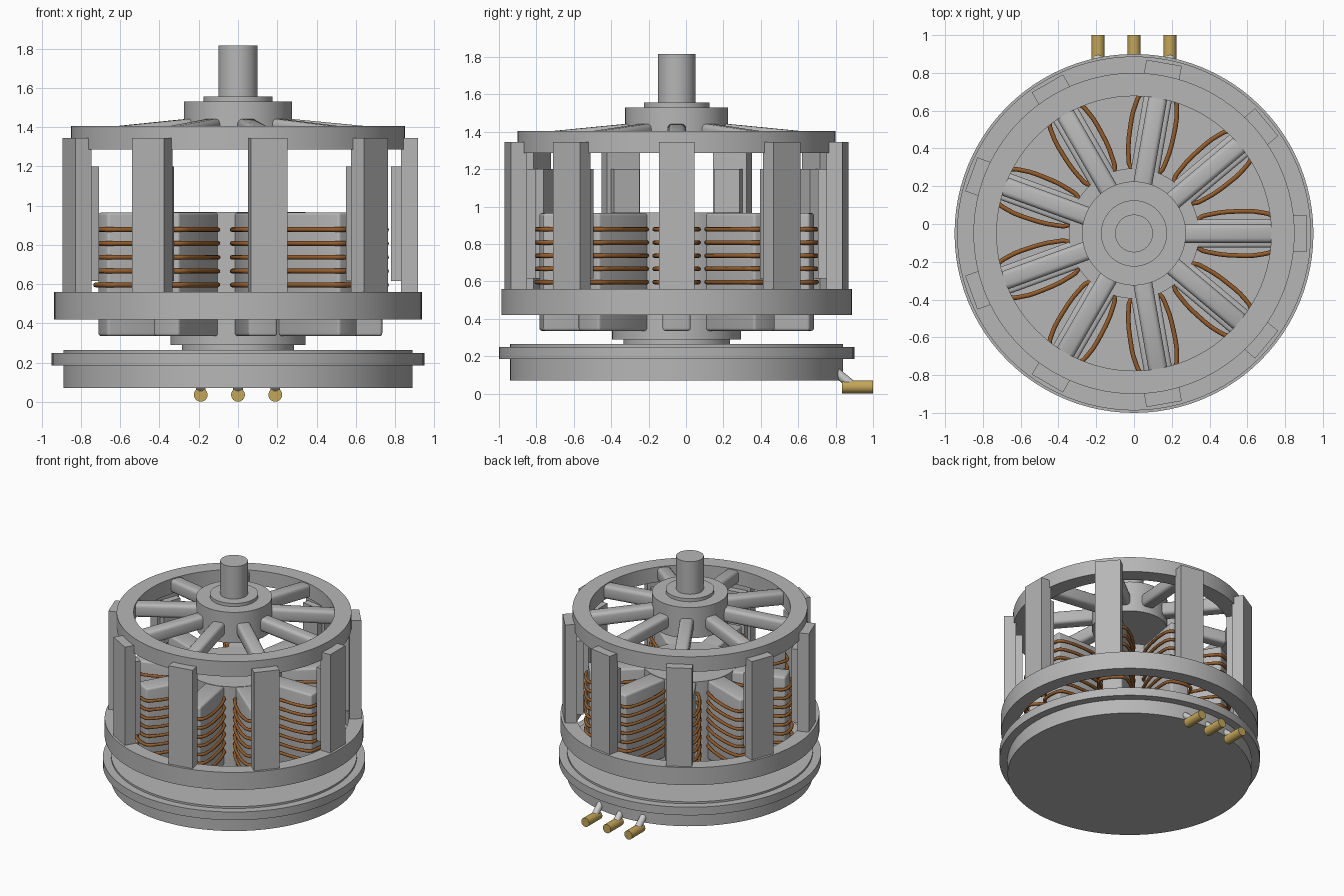
import bpy, bmesh, math
from mathutils import Matrix, Vector

if "Cube" in bpy.data.objects:
    bpy.data.objects.remove(bpy.data.objects["Cube"], do_unlink=True)

AXIS = Matrix.Translation((0, -0.05, 0))   # the motor axis
COUNT = 9                                  # poles, spokes and posts


def material(name, rgb):
    m = bpy.data.materials.new(name)
    m.use_nodes = True
    m.diffuse_color = (*rgb, 1)
    m.node_tree.nodes["Principled BSDF"].inputs["Base Color"].default_value = (*rgb, 1)
    return m


STEEL = material("grey steel", (0.47, 0.47, 0.47))
LIGHT = material("light grey sleeve", (0.6, 0.6, 0.6))
COPPER = material("copper brown", (0.3, 0.11, 0.025))
GOLD = material("brass gold", (0.55, 0.38, 0.1))


def finish(bm, name, mat, matrix=AXIS, smooth=True):
    bmesh.ops.recalc_face_normals(bm, faces=bm.faces)
    me = bpy.data.meshes.new(name)
    bm.to_mesh(me)
    bm.free()
    me.materials.append(mat)
    ob = bpy.data.objects.new(name, me)
    bpy.context.collection.objects.link(ob)
    ob.matrix_world = matrix
    if smooth:
        bpy.ops.object.select_all(action='DESELECT')
        ob.select_set(True)
        bpy.context.view_layer.objects.active = ob
        bpy.ops.object.shade_smooth_by_angle(angle=math.radians(30))
    return ob


def lathe(name, profile, mat=STEEL, closed=False, steps=96):
    """Spin (radius, height) points around the motor axis."""
    bm = bmesh.new()
    vs = [bm.verts.new((r, 0, z)) for r, z in profile]
    pairs = list(zip(vs, vs[1:])) + ([(vs[-1], vs[0])] if closed else [])
    edges = [bm.edges.new(p) for p in pairs]
    bmesh.ops.spin(bm, geom=vs + edges, cent=(0, 0, 0), axis=(0, 0, 1),
                   angle=math.tau, steps=steps, use_merge=False)
    bmesh.ops.remove_doubles(bm, verts=bm.verts, dist=0.0005)
    return finish(bm, name, mat)


def ring(name, inner, outer, low, high):
    return lathe(name, [(inner, low), (outer, low), (outer, high), (inner, high)], closed=True)


def radial_box(name, r0, r1, width, z0, z1, bevel=0, drop=0):
    """A bar pointing outward, repeated about the axis; drop lowers its outer end."""
    for k in range(COUNT):
        bm = bmesh.new()
        bmesh.ops.create_cube(bm, size=1)
        for v in bm.verts:
            outer = v.co.x > 0
            v.co = Vector((r1 if outer else r0, v.co.y * width,
                           (z1 if v.co.z > 0 else z0) - (drop if outer else 0)))
        if bevel:
            bmesh.ops.bevel(bm, geom=bm.edges[:], offset=bevel, segments=3,
                            profile=0.5, affect='EDGES')
        turn = Matrix.Rotation(math.tau * k / COUNT, 4, 'Z')
        finish(bm, f"{name}_{k + 1}", STEEL, AXIS @ turn, smooth=bool(bevel))


def rod(name, start, end, radius, mat):
    a, b = Vector(start), Vector(end)
    bm = bmesh.new()
    bmesh.ops.create_cone(bm, cap_ends=True, segments=32, radius1=radius,
                          radius2=radius, depth=(b - a).length)
    turn = (b - a).to_track_quat('Z', 'Y').to_matrix().to_4x4()
    return finish(bm, name, mat, Matrix.Translation((a + b) / 2) @ turn)


# Base plate with flange
lathe("base_plate", [(0, 0.07), (0.89, 0.07), (0.89, 0.185), (0.95, 0.185),
                     (0.95, 0.25), (0.89, 0.25), (0.89, 0.265), (0, 0.265)])

# Stator column and pole cores
lathe("stator_column", [(0, 0.26), (0.285, 0.26), (0.285, 0.29), (0.345, 0.29),
                        (0.345, 0.968), (0, 0.968)])
radial_box("pole_core", 0.3, 0.735, 0.15, 0.335, 0.965, bevel=0.015)

# Copper windings: stacked closed loops around each core
half = [(0.325, 0.04), (0.345, 0.08), (0.4, 0.1), (0.55, 0.117), (0.68, 0.11), (0.735, 0.09), (0.752, 0.05)]
loop = half + [(r, -t) for r, t in reversed(half)]
for k in range(COUNT):
    cu = bpy.data.curves.new(f"winding_{k + 1}", 'CURVE')
    cu.dimensions = '3D'
    cu.bevel_depth = 0.012
    cu.bevel_resolution = 2
    cu.resolution_u = 3
    for i in range(7):
        sp = cu.splines.new('BEZIER')
        sp.bezier_points.add(len(loop) - 1)
        for p, (r, t) in zip(sp.bezier_points, loop):
            p.co = (r, t, 0.878 - 0.0705 * i)
            p.handle_left_type = p.handle_right_type = 'AUTO'
        sp.use_cyclic_u = True
    cu.materials.append(COPPER)
    ob = bpy.data.objects.new(cu.name, cu)
    bpy.context.collection.objects.link(ob)
    ob.matrix_world = AXIS @ Matrix.Rotation(math.tau * k / COUNT, 4, 'Z')

# Rotor cage: rings, posts and magnets
ring("lower_ring", 0.83, 0.937, 0.42, 0.56)
ring("upper_ring", 0.727, 0.85, 1.285, 1.405)
radial_box("cage_post", 0.83, 0.917, 0.19, 0.55, 1.345)
radial_box("magnet", 0.78, 0.835, 0.145, 0.615, 1.2)

# Rotor hub, shaft and spokes
lathe("rotor_hub", [(0, 1.285), (0.275, 1.285), (0.275, 1.53), (0.175, 1.53),
                    (0.175, 1.555), (0.1, 1.555), (0.1, 1.815), (0, 1.815)])
radial_box("spoke", 0.24, 0.76, 0.1, 1.34, 1.445, bevel=0.025, drop=0.05)

# Three wire leads with brass connectors
for side, x in (("right", -0.19), ("middle", 0), ("left", 0.19)):
    rod(f"{side}_lead", (x, 0.79, 0.125), (x, 0.88, 0.05), 0.025, LIGHT)
    rod(f"{side}_connector", (x, 0.835, 0.036), (x, 1.0, 0.036), 0.035, GOLD)
